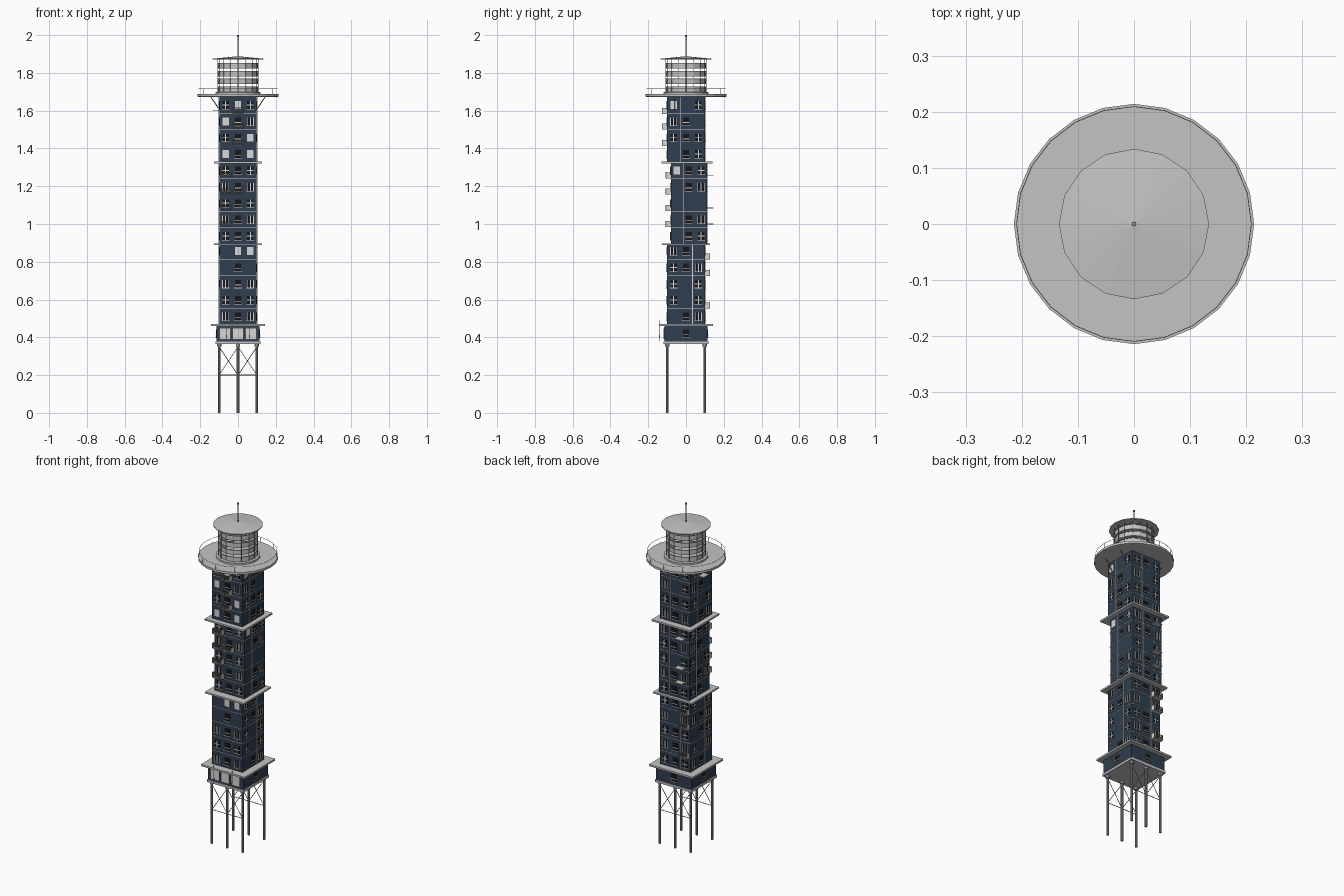
import bpy, bmesh
from math import pi, cos, sin
from mathutils import Matrix, Vector

old = bpy.data.objects.get("Cube")
if old:
    bpy.data.objects.remove(old)


def material(name, *rgb):
    m = bpy.data.materials.new(name)
    m.use_nodes = True
    m.diffuse_color = (*rgb, 1)
    m.node_tree.nodes["Principled BSDF"].inputs["Base Color"].default_value = (*rgb, 1)
    return m


navy = material("navy wall", .03, .049, .077)
concrete = material("pale concrete", .55, .55, .55)
steel = material("grey steel", .29, .29, .29)
dark = material("dark iron", .09, .09, .09)
glass = material("dark glass", .008, .008, .009)
trim = material("light trim", .68, .68, .67)
wood = material("brown railing", .27, .23, .18)

parts = {}


def mesh_for(name, mat):
    if name not in parts:
        parts[name] = (bmesh.new(), mat)
    return parts[name][0]


def box(name, mat, centre, size, xf=Matrix()):
    m = xf @ Matrix.Translation(centre) @ Matrix.Diagonal((*size, 1))
    bmesh.ops.create_cube(mesh_for(name, mat), size=1, matrix=m)


def rod(name, mat, a, b, r, sides=8):
    a, b = Vector(a), Vector(b)
    d = b - a
    rot = d.to_track_quat('Z', 'Y').to_matrix().to_4x4()
    bmesh.ops.create_cone(mesh_for(name, mat), cap_ends=True, segments=sides, radius1=r,
                          radius2=r, depth=d.length,
                          matrix=Matrix.Translation((a + b) / 2) @ rot)


def lathe(name, mat, profile, sides, closed=True):
    """Revolve (radius, height) points round the vertical axis."""
    bm = mesh_for(name, mat)
    rings = [[bm.verts.new((r * cos(2 * pi * i / sides), r * sin(2 * pi * i / sides), z))
              for i in range(sides)] for r, z in profile]
    pairs = list(zip(rings, rings[1:] + rings[:1])) if closed else list(zip(rings, rings[1:]))
    for lo, hi in pairs:
        for i in range(sides):
            j = (i + 1) % sides
            bm.faces.new((lo[i], lo[j], hi[j], hi[i]))
    if not closed:
        bm.faces.new(rings[0][::-1])
        bm.faces.new(rings[-1])


def hoop(name, mat, r, z, height, thick, sides):
    lathe(name, mat, [(r - thick, z), (r, z), (r, z + height), (r - thick, z + height)], sides)


def frame(k, cy=0):
    """Local frame of a wall: x along the wall, -y outwards."""
    return Matrix.Translation((0, cy, 0)) @ Matrix.Rotation(k * pi / 2, 4, 'Z')


def window(kind, xf, u, d, z):
    w, h = .034, .042
    if kind == '.':
        return
    if kind == 'b':
        box("window_blinds", trim, (u, -d, z), (w, .006, h), xf)
        return
    box("window_panes", glass, (u, -d, z), (w, .004, h), xf)
    box("window_sills", trim, (u, -d - .002, z - h / 2 - .001), (w + .006, .007, .003), xf)
    bar = lambda du, dz, sw, sh: box("window_bars", trim, (u + du, -d, z + dz), (sw, .007, sh), xf)
    if kind in 'cv':
        bar(0, 0, .005, h)
    if kind == 'c':
        bar(0, 0, w, .005)
    if kind == 'h':
        bar(0, -.006, w, .004)
    if kind == 'v':
        for s in (-1, 1):
            bar(s * w / 2, 0, .003, h)


# Stilts with cross bracing
for y in (-.1, .1):
    for x in (-.1, 0, .1):
        rod("stilts", steel, (x, y, 0), (x, y, .365), .007, 10)
        rod("stilt_caps", concrete, (x, y, .352), (x, y, .366), .012, 10)
    for x in (-.1, 0):
        rod("braces", steel, (x, y, .2), (x + .1, y, .35), .0017, 6)
        rod("braces", steel, (x, y, .35), (x + .1, y, .2), .0017, 6)
        rod("braces", steel, (x, y, .2), (x + .1, y, .2), .002, 6)

# Base storey and projecting slabs
box("base_slab", concrete, (0, 0, .372), (.24, .24, .014))
box("base_storey", navy, (0, 0, .42), (.23, .23, .09))
for x in (-.068, 0, .068):
    box("shop_frame", dark, (x, -.116, .42), (.06, .003, .064))
    box("shop_window", trim, (x, -.117, .42), (.052, .004, .056))
for k in (1, 2, 3):
    window('h', frame(k), 0, .115, .42)
box("slab_low", concrete, (0, 0, .466), (.286, .286, .01))
box("slab_mid", concrete, (0, 0, .893), (.254, .254, .009))
box("slab_high", concrete, (0, .005, 1.325), (.254, .27, .01))
# Thin posts and lamps at the edge of the low slab
for x in (-.06, .06):
    rod("edge_posts", trim, (x, -.14, .38), (x, -.14, .488), .0013, 6)
    rod("edge_lamps", trim, (x, -.14, .4), (x, -.14, .412), .003, 6)

# Tower sections: z range, half depth, centre y, lowest row, window rows from the top per wall
front3, right3 = "cbc bhv chb bhb", "b.c vh. chc .hc"
front2, right2 = "chc vhv chc vhv chc", "bhc .hv ... .hv .hc"
front1, right1 = ".bb .h. vhv chc vhv", "vh. chv c.c c.c .hv"
towers = [
    (.47, .89, .1, 0, .51, (front1, right1, "chc v.v chc vhv chc", "c.c vhv .hc c.v vh.")),
    (.896, 1.322, .095, .015, .937, (front2, right2, "vhc chv c.c vhv chc", "chc vh. c.c .hv ch.")),
    (1.329, 1.672, .1, 0, 1.37, (front3, right3, "chc v.c chc vhv", "c.c vh. c.c .hv")),
]
STEP = .0865
for n, (z0, z1, hy, cy, first, walls) in enumerate(towers):
    box("tower_section", navy, (0, cy, (z0 + z1) / 2), (.197, 2 * hy, z1 - z0))
    for k, rows in enumerate(walls):
        xf, d = frame(k, cy), (hy if k % 2 == 0 else .0985)
        for i, row in enumerate(rows.split()[::-1]):
            z = first + i * STEP
            for u, kind in zip((-.065, 0, .065), row):
                window(kind, xf, u, d, z)
            if i:
                box("floor_lines", trim, (0, -d, z - STEP / 2), (.196, .003, .002), xf)
        # Drainpipe
        if k:
            u = .034 if n == 0 else -.03
            box("drainpipes", trim, (u, -d - .001, (z0 + z1) / 2), (.004, .006, z1 - z0), xf)


def balcony(k, cy, d, u, z):
    xf, w, p = frame(k, cy), .056, .026
    box("balcony_floors", concrete, (u, -d - p / 2, z - .015), (w, p, .004), xf)
    for dz in (0, .015):
        box("balcony_rails", wood, (u, -d - p, z + dz), (w, .003, .003), xf)
    for s in (-1, 1):
        box("balcony_sides", trim, (u + s * w / 2, -d - p / 2, z), (.003, p, .03), xf)
    for i in range(7):
        box("balcony_rails", wood, (u + (i / 6 - .5) * w, -d - p, z), (.003, .003, .03), xf)


def ledge(k, cy, d, u, z):
    box("ledges", concrete, (u, -d - .018, z), (.05, .036, .004), frame(k, cy))


for z in (1.0, 1.085, 1.172, 1.258):
    balcony(0, .015, .095, -.065, z)
balcony(0, .015, .095, 0, 1.172)
for z in (1.43, 1.516, 1.6):
    balcony(0, 0, .1, 0, z)
for z in (.57, .742, .828):
    balcony(2, 0, .1, .065, z)
for z in (1.0, 1.085, 1.258):
    ledge(2, .015, .095, .05, z)
ledge(3, 0, .0985, 0, 1.602)

# Observation deck with side struts and railing
lathe("deck", concrete, [(.205, 1.672), (.214, 1.674), (.214, 1.687)], 24, False)
for s in (-1, 1):
    for y in (-.06, .06):
        rod("deck_struts", steel, (s * .098, y, 1.605), (s * .145, y, 1.674), .0025, 6)
hoop("deck_rail", concrete, .21, 1.716, .0015, .0015, 24)
for i in range(12):
    a = i * pi / 6
    x, y = .209 * cos(a), .209 * sin(a)
    rod("deck_posts", concrete, (x, y, 1.685), (x, y, 1.717), .001, 6)

# Open lantern room: bands, hoops and uprights
lathe("lantern_curb", concrete, [(.12, 1.686), (.12, 1.697), (.11, 1.699)], 16, False)
for z in (1.699, 1.74, 1.782, 1.824):
    hoop("lantern_bands", concrete, .107, z, .026, .003, 16)
    hoop("lantern_hoops", steel, .109, z + .026, .003, .004, 16)
for i in range(16):
    a = i * pi / 8
    x, y = .108 * cos(a), .108 * sin(a)
    rod("lantern_uprights", steel, (x, y, 1.69), (x, y, 1.874), .0017, 6)

# Shallow conical roof and mast
lathe("roof", concrete, [(.132, 1.87), (.134, 1.871), (.134, 1.875), (.003, 1.888)], 16, False)
rod("mast", steel, (0, 0, 1.885), (0, 0, 1.995), .003, 8)
rod("mast_tip", steel, (0, 0, 1.99), (0, 0, 2.0), .0045, 8)

for name, (bm, mat) in parts.items():
    bmesh.ops.recalc_face_normals(bm, faces=bm.faces)
    me = bpy.data.meshes.new(name)
    bm.to_mesh(me)
    bm.free()
    me.materials.append(mat)
    bpy.context.collection.objects.link(bpy.data.objects.new(name, me))
